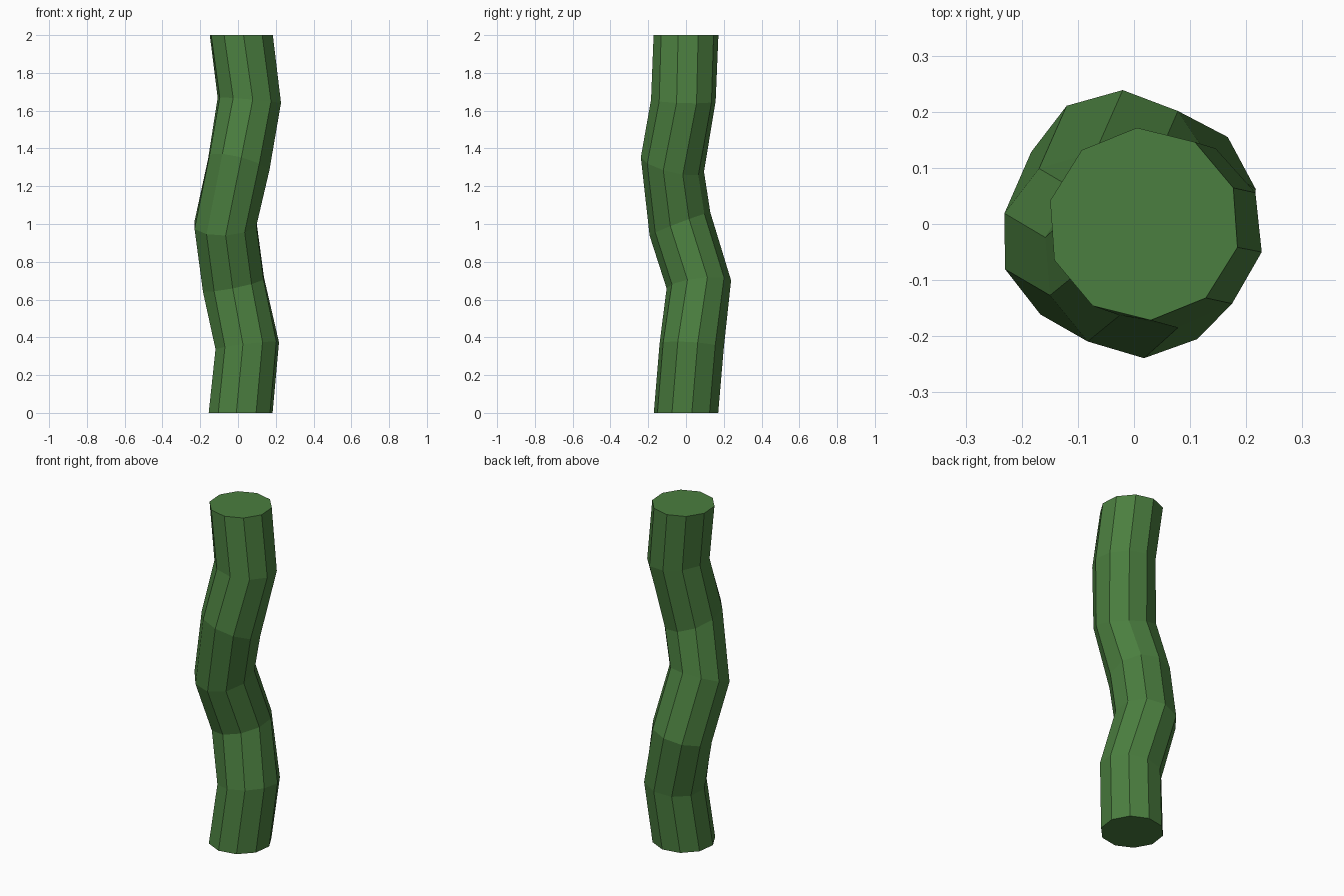
import bpy, bmesh, math
from mathutils import Vector

if "Cube" in bpy.data.objects:
    bpy.data.objects.remove(bpy.data.objects["Cube"])

SIDES, RADIUS = 10, 0.172

# centre (x, y, z), ring tilt (dz/dx, dz/dy), phase in degrees
RINGS = [
    ((0.014, 0.000, 0.00), (0, 0), 10.4),
    ((0.049, 0.030, 0.355), (0.12, -0.07), 10.5),
    ((-0.024, 0.068, 0.68), (0.20, 0.12), 16),
    ((-0.067, -0.032, 1.00), (0.05, 0.38), 18),
    ((0.004, -0.072, 1.315), (-0.26, -0.25), 21),
    ((0.060, -0.014, 1.655), (-0.09, -0.03), 24),
    ((0.0175, 0.000, 2.00), (0, 0), 22),
]

bm = bmesh.new()
loops = []
for centre, (a, b), phase in RINGS:
    normal = Vector((-a, -b, 1)).normalized()
    turn = Vector((0, 0, 1)).rotation_difference(normal)
    loop = []
    for i in range(SIDES):
        t = math.radians(phase) + math.tau * i / SIDES
        p = turn @ Vector((math.cos(t), math.sin(t), 0)) * RADIUS
        loop.append(bm.verts.new(Vector(centre) + p))
    loops.append(loop)

# stem walls and end caps
for lo, hi in zip(loops, loops[1:]):
    for i in range(SIDES):
        j = (i + 1) % SIDES
        bm.faces.new((lo[i], lo[j], hi[j], hi[i]))
bm.faces.new(loops[0][::-1])
bm.faces.new(loops[-1])

mesh = bpy.data.meshes.new("twisted_stem")
bm.to_mesh(mesh)
bm.free()
stem = bpy.data.objects.new("twisted_stem", mesh)
bpy.context.collection.objects.link(stem)

green = bpy.data.materials.new("stem_green")
green.diffuse_color = (0.07, 0.21, 0.05, 1)
green.use_nodes = True
green.node_tree.nodes["Principled BSDF"].inputs["Base Color"].default_value = green.diffuse_color
mesh.materials.append(green)
